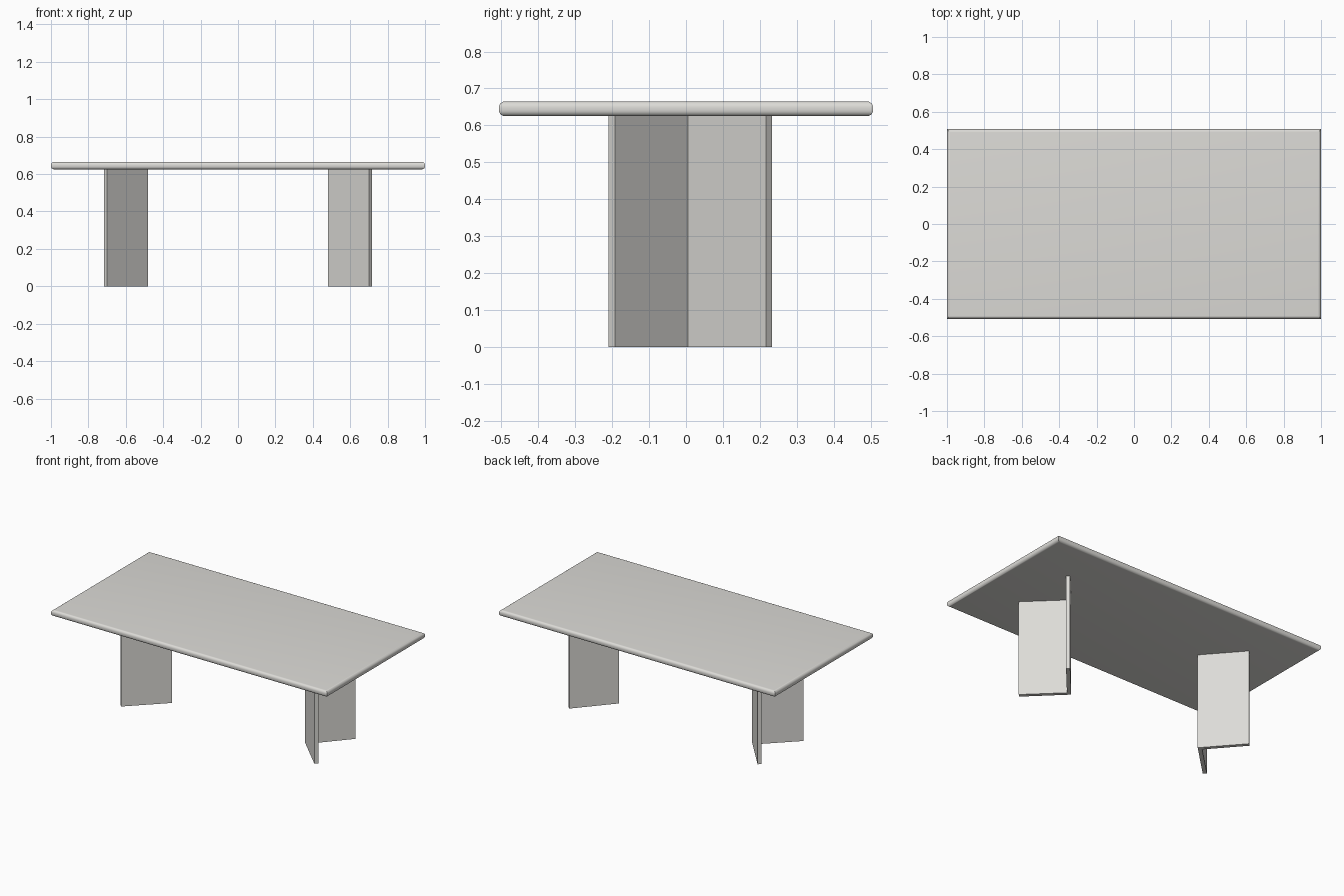
import bpy, bmesh, math

if "Cube" in bpy.data.objects:
    bpy.data.objects.remove(bpy.data.objects["Cube"])

mat = bpy.data.materials.new("warm light grey")
mat.diffuse_color = (0.72, 0.71, 0.68, 1)
mat.use_nodes = True
mat.node_tree.nodes["Principled BSDF"].inputs["Base Color"].default_value = mat.diffuse_color


def finish(bm, name):
    bmesh.ops.recalc_face_normals(bm, faces=bm.faces)
    mesh = bpy.data.meshes.new(name)
    bm.to_mesh(mesh)
    bm.free()
    mesh.materials.append(mat)
    obj = bpy.data.objects.new(name, mesh)
    bpy.context.collection.objects.link(obj)
    return obj


# Tabletop: slab with rounded rims and mitred, square corners in plan
bm = bmesh.new()
bmesh.ops.create_cube(bm, size=1)
bmesh.ops.scale(bm, vec=(2.0, 1.014, 0.04), verts=bm.verts)
bmesh.ops.translate(bm, vec=(0, 0, 0.645), verts=bm.verts)
rims = [e for e in bm.edges if abs(e.verts[0].co.z - e.verts[1].co.z) < 0.001]
bmesh.ops.bevel(bm, geom=rims, offset=0.017, segments=6, profile=0.5,
                affect='EDGES')
top = finish(bm, "tabletop")
bpy.context.view_layer.objects.active = top
top.select_set(True)
bpy.ops.object.shade_smooth_by_angle(angle=math.radians(30))

# Legs: V-shaped panels opening outward, mirrored left and right
V = [(0.482, 0.004), (0.700, -0.210), (0.717, -0.192),
     (0.515, 0.005), (0.699, 0.216), (0.682, 0.233)]
for name, side in (("right_leg", 1), ("left_leg", -1)):
    bm = bmesh.new()
    lower = [bm.verts.new((side * x, y, 0)) for x, y in V]
    upper = [bm.verts.new((side * x, y, 0.63)) for x, y in V]
    n = len(V)
    for i in range(n):
        j = (i + 1) % n
        bm.faces.new((lower[i], lower[j], upper[j], upper[i]))
    # end caps split at the apex, one quad per panel
    for ring in (lower, upper):
        bm.faces.new(ring[0:4])
        bm.faces.new((ring[0], ring[3], ring[4], ring[5]))
    finish(bm, name)
